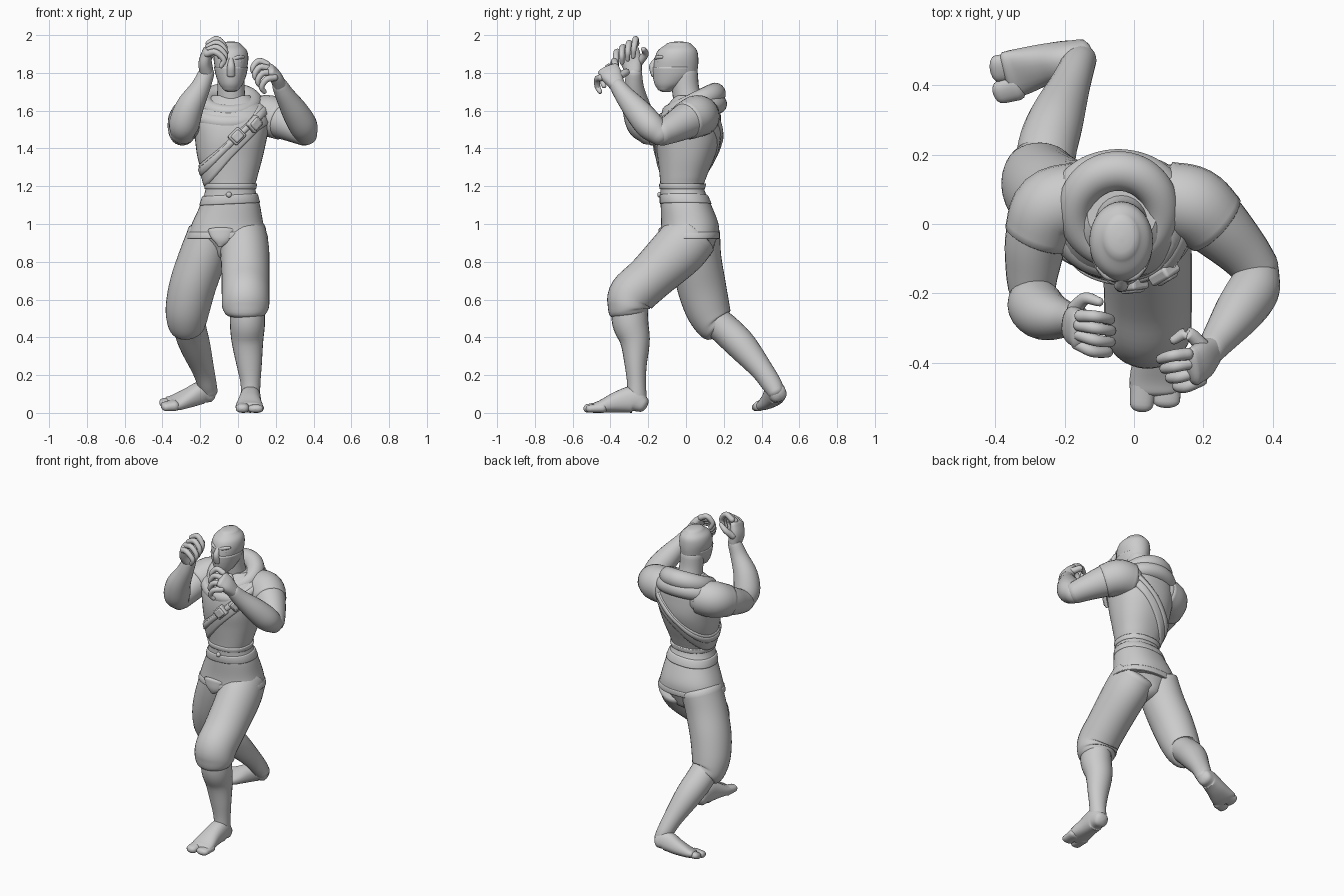
import bpy, bmesh
from math import sin, cos, pi, copysign, radians
from mathutils import Vector


def mesh_object(name, rows, close_rows=False, ends=True):
    """Skin a list of closed rings into one smooth mesh."""
    bm = bmesh.new()
    vs = [[bm.verts.new(co) for co in r] for r in rows]
    n = len(rows[0])
    pairs = list(zip(vs, vs[1:])) + ([(vs[-1], vs[0])] if close_rows else [])
    for a, b in pairs:
        for i in range(n):
            j = (i + 1) % n
            bm.faces.new((a[i], a[j], b[j], b[i])).smooth = True
    if ends and not close_rows:
        bm.faces.new(vs[0])
        bm.faces.new(vs[-1])
    bmesh.ops.recalc_face_normals(bm, faces=bm.faces)
    me = bpy.data.meshes.new(name)
    bm.to_mesh(me)
    bm.free()
    ob = bpy.data.objects.new(name, me)
    bpy.context.collection.objects.link(ob)
    return ob


def spow(v, p):
    return copysign(abs(v) ** p, v)


def loft(name, secs, ref=(1, 0, 0), cap=0.6, flat=False, closed=False, p=1, n=24, steps=5):
    """Tube through sections (x, y, z, radius along ref, other radius)."""
    s = [Vector(tuple(q) + ((q[3],) if len(q) == 4 else ())) for q in secs]
    m = len(s)
    ext = [s[-1]] + s + [s[0], s[1]] if closed else [2 * s[0] - s[1]] + s + [2 * s[-1] - s[-2]]
    pts = []
    for i in range(m if closed else m - 1):
        a, b, c, d = ext[i:i + 4]
        for k in range(steps):
            t = k / steps
            pts.append(0.5 * (2 * b + (c - a) * t + (2 * a - 5 * b + 4 * c - d) * t * t
                              + (3 * b - a - 3 * c + d) * t ** 3))
    if not closed:
        pts.append(s[-1])
    frames = []
    for i, q in enumerate(pts):
        lo, hi = (i - 1, (i + 1) % len(pts)) if closed else (max(i - 1, 0), min(i + 1, len(pts) - 1))
        t = Vector((0, 0, 1)) if flat else (Vector(pts[hi][:3]) - Vector(pts[lo][:3])).normalized()
        frames.append((Vector(q[:3]), t, q[3], q[4]))
    if cap and not closed:          # rounded ends
        def dome(f, sg):
            c, t, ra, rb = f
            return [(c + t * sg * cap * min(ra, rb) * sin(radians(g)), t, ra * cos(radians(g)),
                     rb * cos(radians(g))) for g in (25, 50, 70, 86)]
        frames = dome(frames[0], -1)[::-1] + frames + dome(frames[-1], 1)
    rows = []
    for c, t, ra, rb in frames:
        u = Vector(ref)
        u = (u - t * u.dot(t)).normalized()
        v = t.cross(u)
        rows.append([c + u * ra * spow(cos(2 * pi * i / n), p) + v * rb * spow(sin(2 * pi * i / n), p)
                     for i in range(n)])
    return mesh_object(name, rows, closed)


# Tunic torso
torso = [(-.055, .018, .92, .213, .156), (-.055, .02, 1.0, .19, .152), (-.042, .0, 1.1, .158, .134),
         (-.04, -.02, 1.19, .131, .115), (-.04, -.015, 1.25, .143, .124), (-.042, .0, 1.35, .172, .15),
         (-.038, .01, 1.45, .19, .172), (-.035, .018, 1.55, .205, .167), (-.035, .035, 1.62, .18, .14),
         (-.035, .035, 1.68, .1, .09)]
loft("tunic", torso, cap=0, flat=True, p=.88, n=40)


def torso_point(a, z, off):
    for q, r in zip(torso, torso[1:]):
        if z <= r[2]:
            break
    t = max(0, min(1, (z - q[2]) / (r[2] - q[2])))
    x, y, _, rx, ry = [g + (h - g) * t for g, h in zip(q, r)]
    return Vector((x + (rx + off) * spow(cos(a), .88), y + (ry + off) * spow(sin(a), .88), z))


def band(name, zc, slope, width, off):
    """Raised strip wrapped round the torso in a tilted plane."""
    rows = []
    for i in range(64):
        a = 2 * pi * i / 64
        z = zc
        for _ in range(12):
            z = .5 * z + .5 * (zc + slope * (torso_point(a, z, 0).x + .04))
        prof = [(-1, -.02), (-.95, off * .6), (-.7, off), (.7, off), (.95, off * .6), (1, -.02)]
        rows.append([torso_point(a, z + j * width / 2, o) for j, o in prof])
    return mesh_object(name, rows, True)


band("chest_sash", 1.40, 1.0, .12, .010)
band("sash_fold", 1.425, 1.0, .045, .017)
band("waist_seam", 1.2, 0, .03, .006)
band("waist_fold", 1.13, .05, .05, .005)
band("tunic_hem", .94, 0, .035, .004)
loft("front_flap", [(-.09, -.125, .97, .07, .02), (-.09, -.13, .92, .05, .018), (-.095, -.125, .885, .015, .012)])
loft("belt_button", [(-.048, -.13, 1.155, .016), (-.048, -.143, 1.155, .014)], n=16)

# Pouches on the sash
for i, (a, z) in enumerate(((.12, 1.465), (.55, 1.53))):
    for part, w, h, o in (("pouch", .066, .078, .016), ("pouch_flap", .05, .058, .024)):
        bpy.ops.mesh.primitive_cube_add(size=1, location=torso_point(a - pi / 2, z, o))
        ob = bpy.context.object
        ob.name = f"{part}_{i}"
        ob.scale = (w, .034, h)
        ob.rotation_euler = (0, radians(45), a)
        bpy.ops.object.transform_apply(location=False, rotation=False, scale=True)
        bv = ob.modifiers.new("soft", 'BEVEL')
        bv.width, bv.segments = .009, 3
        bpy.ops.object.shade_smooth_by_angle()


# Lowered hood: two soft rolls round the neck
def roll(name, rx, ry, cy, z, dz, r0, r1):
    ring = []
    for i in range(12):
        a = 2 * pi * i / 12
        ring.append((-.045 + rx * cos(a), cy + ry * sin(a), z + dz * sin(a), r0 + r1 * sin(a), r0 + r1 * sin(a)))
    loft(name, ring, ref=(0, 0, 1), closed=True, n=18)


roll("hood_roll", .125, .12, .033, 1.64, .05, .05, .008)
roll("hood_drape", .165, .14, .025, 1.585, .05, .048, .004)

# Neck, head and face mask
loft("neck", [(-.035, .03, 1.58, .085), (-.037, .0, 1.7, .073), (-.038, -.01, 1.8, .072)])
head = [(-.037, -.105, 1.708, .034, .035), (-.037, -.08, 1.74, .058, .08), (-.037, -.06, 1.785, .076, .11),
        (-.037, -.055, 1.83, .086, .118), (-.037, -.05, 1.88, .092, .115), (-.037, -.045, 1.92, .083, .102),
        (-.037, -.038, 1.95, .054, .068)]
loft("head", head, flat=True, cap=.3, n=32)
loft("face_mask", [(x, y - .006, z, rx + .004, ry) for x, y, z, rx, ry in head[:4]],
     flat=True, cap=.1, n=32)
loft("nose", [(-.037, -.155, 1.875, .012, .012), (-.037, -.177, 1.835, .02, .018),
              (-.037, -.165, 1.79, .024, .02)], n=16)
for sd, side in ((-1, "right"), (1, "left")):
    loft(f"{side}_brow", [(-.037 + sd * .012, -.158, 1.874, .009), (-.037 + sd * .04, -.15, 1.882, .011),
                          (-.037 + sd * .066, -.125, 1.884, .008)], ref=(0, 0, 1), n=12)
    loft(f"{side}_eye", [(-.037 + sd * .022, -.158, 1.857, .007), (-.037 + sd * .05, -.143, 1.859, .007)],
         ref=(0, 0, 1), n=12)

# Arms: sleeve, upper arm, forearm
arms = {
    "left": ([(.09, .075, 1.57, .1), (.17, .055, 1.57, .105), (.235, .0, 1.545, .096), (.31, -.075, 1.505, .078),
              (.358, -.135, 1.478, .066)],
             [(.36, -.135, 1.472, .06), (.345, -.19, 1.52, .075), (.305, -.25, 1.59, .071), (.25, -.325, 1.68, .052),
              (.222, -.363, 1.733, .042)]),
    "right": ([(-.15, .075, 1.57, .1), (-.24, .045, 1.565, .105), (-.28, -.04, 1.535, .092), (-.293, -.13, 1.5, .078),
               (-.295, -.19, 1.48, .068)],
              [(-.295, -.195, 1.475, .062), (-.285, -.235, 1.53, .08), (-.255, -.262, 1.62, .074),
               (-.2, -.275, 1.72, .053), (-.166, -.275, 1.8, .042)])}
for side, (upper, fore) in arms.items():
    loft(f"{side}_upper_arm", upper, ref=(0, 0, 1))
    loft(f"{side}_sleeve", [(x, y, z, r + .006) for x, y, z, r in upper[:3]], ref=(0, 0, 1), cap=.12)
    loft(f"{side}_forearm", fore, cap=.8)


# Hands: palm, thumb and four curled fingers between index and little finger
def hand(side, palm, index, little, thumb):
    ref = Vector(index[0]) - Vector(little[0])
    loft(f"{side}_palm", palm, ref=ref, p=.85)
    loft(f"{side}_thumb", [q + (r,) for q, r in zip(thumb, (.022, .018, .013))], n=14, cap=.9)
    for k in range(4):
        pts = [Vector(a).lerp(Vector(b), k / 3) for a, b in zip(index, little)]
        if k in (1, 2):
            pts[1:] = [q + (pts[1] - pts[0]) * .12 for q in pts[1:]]
        loft(f"{side}_finger_{k}", [tuple(q) + (r,) for q, r in zip(pts, (.018, .017, .015, .012))],
             ref=ref, n=14, cap=.9)


hand("left", [(.222, -.363, 1.733, .04, .036), (.197, -.393, 1.785, .056, .033), (.17, -.412, 1.82, .058, .024)],
     [(.155, -.375, 1.845), (.11, -.38, 1.862), (.078, -.39, 1.825), (.09, -.385, 1.79)],
     [(.195, -.45, 1.775), (.15, -.47, 1.765), (.125, -.468, 1.725), (.14, -.455, 1.7)],
     [(.195, -.35, 1.785), (.155, -.315, 1.805), (.115, -.335, 1.8)])
hand("right", [(-.166, -.275, 1.8, .042, .036), (-.174, -.29, 1.86, .056, .034), (-.162, -.305, 1.92, .056, .024)],
     [(-.155, -.265, 1.955), (-.11, -.267, 1.978), (-.07, -.275, 1.935), (-.08, -.28, 1.885)],
     [(-.165, -.345, 1.9), (-.12, -.367, 1.91), (-.075, -.37, 1.87), (-.09, -.365, 1.835)],
     [(-.172, -.245, 1.86), (-.14, -.215, 1.9), (-.1, -.225, 1.925)])

# Cropped trousers
loft("trouser_seat", [(-.06, .03, .86, .1, .11), (-.058, .025, .93, .19, .14)], flat=True)
loft("left_trouser_leg", [(.02, .04, .95, .13, .14), (.035, -.04, .86, .13, .145), (.04, -.19, .715, .127, .127),
                          (.04, -.285, .625, .126, .125), (.04, -.303, .56, .124, .112),
                          (.04, -.3, .525, .108, .1)], cap=.2, n=32)
loft("right_trouser_leg", [(-.145, .045, .95, .12, .135), (-.19, .055, .82, .125, .132), (-.238, .08, .68, .124, .13),
                           (-.265, .112, .56, .118, .12), (-.27, .145, .485, .106, .105),
                           (-.262, .175, .452, .09, .09)], cap=.2, n=32)

# Bare lower legs
loft("left_shin", [(.05, -.3, .58, .09, .095), (.05, -.295, .48, .093, .096), (.05, -.27, .38, .084, .079),
                   (.06, -.266, .25, .066, .058), (.066, -.262, .16, .053, .05), (.066, -.26, .08, .05, .052)])
loft("right_shin", [(-.26, .14, .5, .085, .08), (-.25, .22, .43, .086, .083), (-.225, .3, .35, .08, .08),
                    (-.185, .4, .23, .059, .06), (-.163, .455, .15, .05, .053), (-.152, .477, .11, .045, .045)])

# Feet, each with a split toe
feet = {
    "left": ((0, 0, 1), [(.068, -.23, .045, .044, .046), (.066, -.28, .07, .07, .055), (.062, -.36, .058, .057, .06),
                         (.06, -.44, .036, .036, .072), (.06, -.48, .028, .027, .072)],
             [[(.028, -.45, .03, .03, .04), (.022, -.52, .024, .023, .034)],
              [(.095, -.44, .026, .026, .042), (.093, -.51, .022, .021, .04)]]),
    "right": ((0, -.35, .94), [(-.145, .488, .1, .043, .046), (-.19, .475, .108, .06, .052),
                               (-.26, .46, .08, .048, .06), (-.325, .44, .056, .034, .07),
                               (-.36, .43, .05, .026, .072)],
              [[(-.34, .395, .04, .028, .04), (-.385, .38, .034, .022, .034)],
               [(-.34, .455, .058, .025, .042), (-.395, .448, .052, .021, .04)]])}
for side, (up, sole, toes) in feet.items():
    loft(f"{side}_foot", sole, ref=up, p=.85)
    for k, toe in enumerate(toes):
        loft(f"{side}_toe_{k}", toe, ref=up, p=.85, cap=1)
